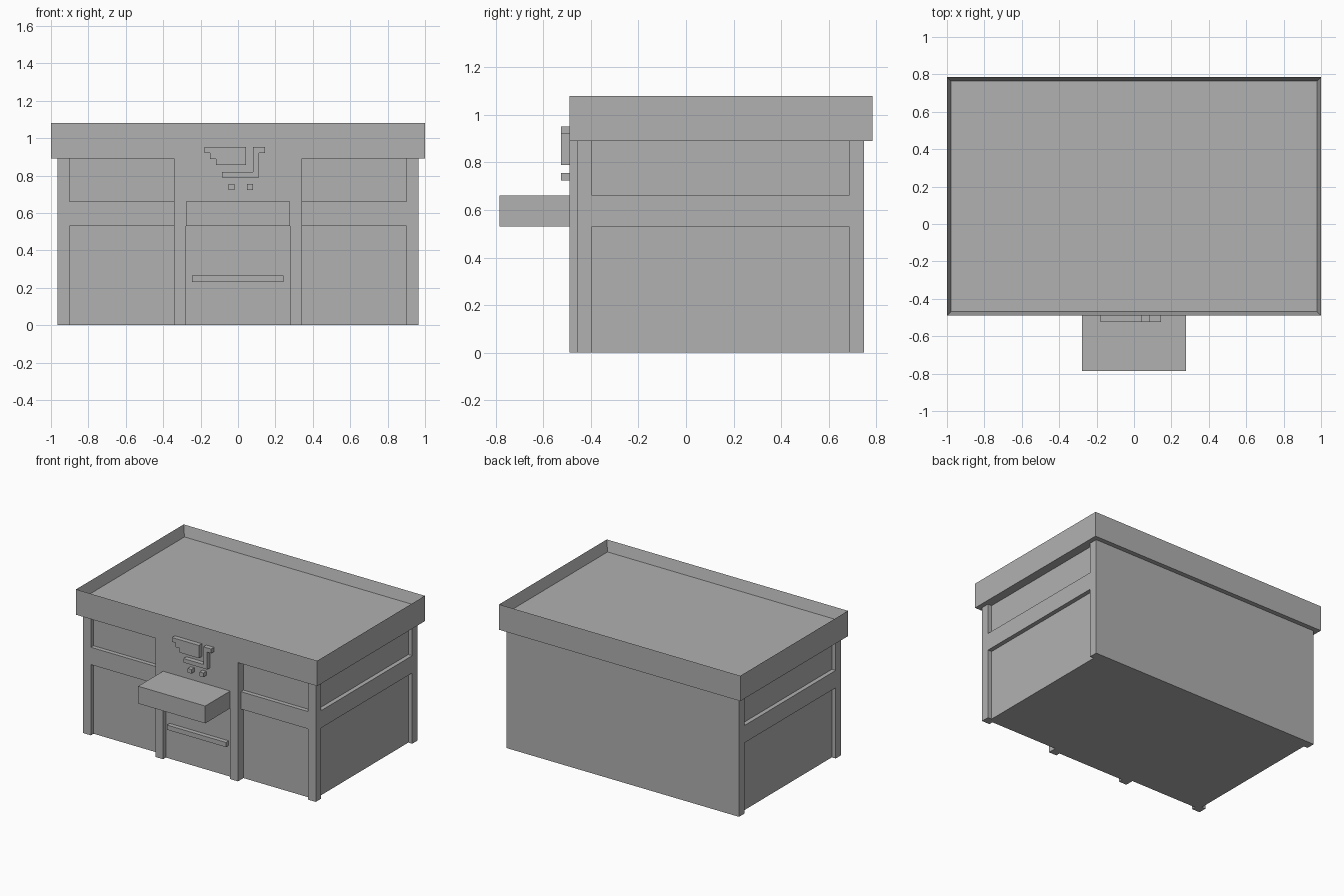
import bpy
import bmesh

old = bpy.data.objects.get("Cube")
if old:
    bpy.data.objects.remove(old, do_unlink=True)

# Single plain grey
grey = bpy.data.materials.new("plain grey")
grey.use_nodes = True
colour = (0.44, 0.44, 0.44, 1)
grey.diffuse_color = colour
grey.node_tree.nodes["Principled BSDF"].inputs["Base Color"].default_value = colour


def finish(name, bm):
    bmesh.ops.recalc_face_normals(bm, faces=bm.faces)
    mesh = bpy.data.meshes.new(name)
    bm.to_mesh(mesh)
    bm.free()
    mesh.materials.append(grey)
    obj = bpy.data.objects.new(name, mesh)
    bpy.context.scene.collection.objects.link(obj)
    return obj


def add_box(bm, x, y, z):
    verts = bmesh.ops.create_cube(bm, size=1)["verts"]
    for v in verts:
        v.co = [a + (b - a) * (c + 0.5) for (a, b), c in zip((x, y, z), v.co)]


def box(name, x, y, z, mirror=False):
    bm = bmesh.new()
    add_box(bm, x, y, z)
    if mirror:
        add_box(bm, (-x[1], -x[0]), y, z)
    return finish(name, bm)


def front_profile(name, points, y0, y1):
    """Extrude an outline in the front plane from y0 back to y1."""
    bm = bmesh.new()
    face = bm.faces.new([bm.verts.new((x, y0, z)) for x, z in points])
    new = bmesh.ops.extrude_face_region(bm, geom=[face])["geom"]
    for v in new:
        if isinstance(v, bmesh.types.BMVert):
            v.co.y = y1
    return finish(name, bm)


# Shared levels and planes
EAVES, TOP = 0.89, 1.08
BAND = (0.53, 0.66)
PORCH, POST, WALL, BACK = -0.49, -0.457, -0.425, 0.75
SIDE, SIDE_WALL, POST_IN = 0.965, 0.933, 0.9
PORCH_X, DOOR_X = 0.343, 0.278

# Recessed wall core
box("wall_core", (-SIDE_WALL, SIDE_WALL), (WALL, BACK), (0, EAVES))

# Corner posts, left and right
box("front_corner_posts", (POST_IN, SIDE), (POST, -0.395), (0, EAVES), True)
box("rear_corner_posts", (SIDE_WALL, SIDE), (0.685, BACK), (0, EAVES), True)

# Horizontal bands around the sides and front
box("side_bands", (SIDE_WALL, SIDE), (-0.395, 0.685), BAND, True)
box("front_bands", (PORCH_X, POST_IN), (POST, WALL), BAND, True)

# Entrance surround: two pillars joined by the sign wall
front_profile("entrance_surround", [
    (-PORCH_X, 0), (-DOOR_X, 0), (-DOOR_X, BAND[0]), (DOOR_X, BAND[0]),
    (DOOR_X, 0), (PORCH_X, 0), (PORCH_X, EAVES), (-PORCH_X, EAVES)], PORCH, WALL)
box("door", (-DOOR_X, DOOR_X), (POST, WALL), (0, BAND[0]))
box("door_bar", (-0.247, 0.243), (PORCH, POST), (0.23, 0.265))
box("canopy", (-DOOR_X, DOOR_X), (-0.785, PORCH), BAND)

# Roof slab with a raised rim around a sunken deck
bm = bmesh.new()
add_box(bm, (-1, 1), (PORCH, 0.785), (EAVES, TOP))
bm.normal_update()
deck = max(bm.faces, key=lambda f: f.calc_center_median().z)
bmesh.ops.inset_region(bm, faces=[deck], thickness=0.03)
for v in deck.verts:
    v.co.z -= 0.08
finish("roof", bm)

# Trolley relief above the entrance
RELIEF = -0.525
front_profile("trolley_basket", [
    (-0.18, 0.952), (0.043, 0.952), (0.043, 0.856), (-0.118, 0.856),
    (-0.118, 0.888), (-0.15, 0.888), (-0.15, 0.92), (-0.18, 0.92)], RELIEF, PORCH)
front_profile("trolley_frame", [
    (0.08, 0.952), (0.145, 0.952), (0.145, 0.92), (0.112, 0.92),
    (0.112, 0.79), (-0.085, 0.79), (-0.085, 0.82), (0.08, 0.82)], RELIEF, PORCH)
for side, x in (("right", -0.05), ("left", 0.049)):
    box(side + "_trolley_wheel", (x, x + 0.031), (RELIEF, PORCH), (0.724, 0.755))
